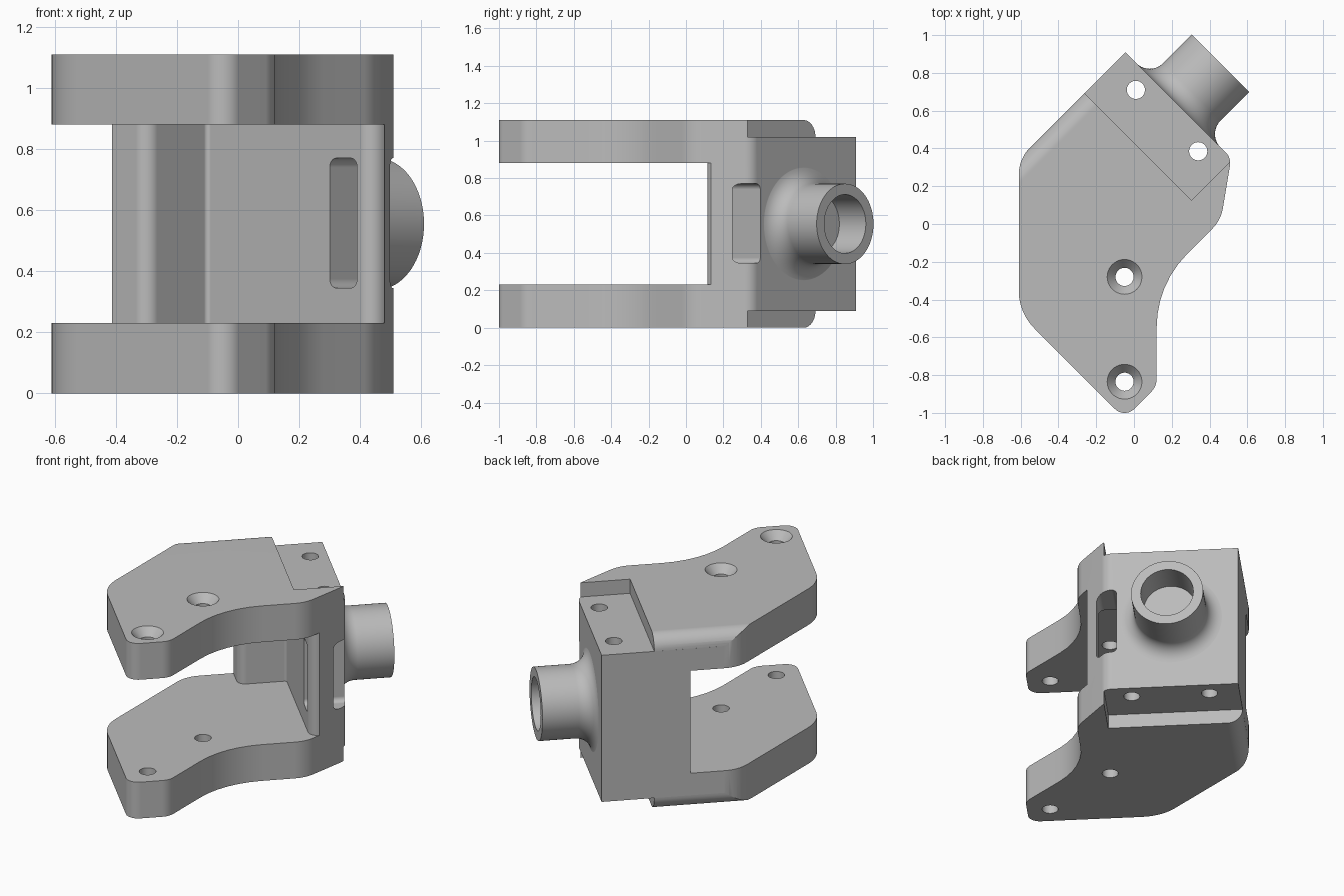
import bpy, bmesh, math
from mathutils import Matrix, Vector

if "Cube" in bpy.data.objects:
    bpy.data.objects.remove(bpy.data.objects["Cube"])

TOP = 1.11
S = math.sqrt(0.5)
# Diagonal frame: local x runs to the back right, local y is up, local z is the boss axis
DIAGONAL = Matrix(((-S, 0, S, 0), (S, 0, S, 0), (0, 1, 0, 0), (0, 0, 0, 1)))

steel = bpy.data.materials.new("grey_metal")
steel.use_nodes = True
steel.diffuse_color = (0.5, 0.5, 0.5, 1)
steel.node_tree.nodes["Principled BSDF"].inputs["Base Color"].default_value = (0.5, 0.5, 0.5, 1)


def rounded(points):
    """Polygon whose corners (x, y, radius) are replaced by tangent arcs."""
    out = []
    for i, p in enumerate(points):
        c = Vector(p[:2])
        r = p[2] if len(p) > 2 else 0
        if not r:
            out.append(c)
            continue
        a = (Vector(points[i - 1][:2]) - c).normalized()
        b = (Vector(points[(i + 1) % len(points)][:2]) - c).normalized()
        half = a.angle(b) / 2
        mid = c + (a + b).normalized() * r / math.sin(half)
        start = c + a * r / math.tan(half) - mid
        sweep = math.pi - 2 * half
        sign = 1 if a.x * b.y - a.y * b.x < 0 else -1
        steps = max(4, round(sweep / math.radians(7)))
        for k in range(steps + 1):
            out.append(mid + Matrix.Rotation(sign * sweep * k / steps, 2) @ start)
    return out


def finish(name, bm, matrix):
    bmesh.ops.remove_doubles(bm, verts=bm.verts, dist=0.0005)
    bmesh.ops.recalc_face_normals(bm, faces=bm.faces)
    bm.transform(matrix)
    mesh = bpy.data.meshes.new(name)
    bm.to_mesh(mesh)
    bm.free()
    mesh.materials.append(steel)
    ob = bpy.data.objects.new(name, mesh)
    bpy.context.collection.objects.link(ob)
    return ob


def prism(name, points, low, high, matrix=Matrix()):
    """Extrude a rounded polygon along the local z axis."""
    bm = bmesh.new()
    face = bm.faces.new([bm.verts.new((p.x, p.y, low)) for p in rounded(points)])
    ext = bmesh.ops.extrude_face_region(bm, geom=[face])["geom"]
    moved = [v for v in ext if isinstance(v, bmesh.types.BMVert)]
    bmesh.ops.translate(bm, verts=moved, vec=(0, 0, high - low))
    return finish(name, bm, matrix)


def lathe(name, profile, matrix, steps=64):
    """Turn a (radius, height) profile round the local z axis."""
    bm = bmesh.new()
    verts = [bm.verts.new((r, 0, h)) for r, h in profile]
    edges = [bm.edges.new(pair) for pair in zip(verts, verts[1:])]
    bmesh.ops.spin(bm, geom=verts + edges, cent=(0, 0, 0), axis=(0, 0, 1),
                   angle=math.tau, steps=steps, use_merge=True)
    return finish(name, bm, matrix)


def combine(target, tool, operation="DIFFERENCE"):
    tool.hide_render = True
    mod = target.modifiers.new("cut", "BOOLEAN")
    mod.operation, mod.solver, mod.object = operation, "EXACT", tool
    bpy.context.view_layer.objects.active = target
    bpy.ops.object.modifier_apply(modifier=mod.name)
    bpy.data.objects.remove(tool)


# Full-height body from the plan outline
body = prism("fork_bracket", [
    (-0.045, 0.91), (-0.61, 0.345, 0.2), (-0.61, -0.47, 0.28),
    (-0.05, -1.03, 0.072), (0.12, -0.86, 0.1), (0.12, -0.32, 0.55),
    (0.46, 0.02, 0.2), (0.515, 0.35, 0.08)], 0, TOP)

# Rounded upper and lower edges on the diagonal back side
edge, r = 0.675, 0.09
for flip in (False, True):
    shape = [(edge - r, TOP), (edge, TOP, r), (edge, TOP - r),
             (edge + 0.1, TOP - r), (edge + 0.1, 1.2), (edge - r, 1.2)]
    if flip:
        shape = [(p[0], TOP - p[1], *p[2:]) for p in shape]
    combine(body, prism("edge_cutter", shape, -1, 0.4, DIAGONAL))

# Gap between the two arms, leaving an L-shaped wall
combine(body, prism("gap_cutter", [
    (-1, 1.13), (-0.3, 0.43, 0.05), (-0.1, 0.63, 0.015), (0.4375, 0.093, 0.053),
    (0.8, 0.455), (1, -1.3), (-1.2, -1.3)], 0.23, 0.88))

# Lowered mounting steps, above and below
for low, high in ((1.02, 1.3), (-0.2, 0.09)):
    combine(body, prism("step_cutter", [
        (-0.127, low), (1.5, low), (1.5, high), (-0.127, high)], 0.304, 1.5, DIAGONAL))

# Rounded slot through the wall
combine(body, prism("slot_cutter", [
    (-0.177, 0.345, 0.03), (-0.05, 0.345, 0.03),
    (-0.05, 0.77, 0.03), (-0.177, 0.77, 0.03)], 0.2, 1, DIAGONAL))

# Bolt holes: plain in the steps, countersunk on the upper arm
hole = 0.048
for x, y, sunk in ((0.01, 0.71, False), (0.34, 0.385, False),
                   (-0.05, -0.28, True), (-0.05, -0.835, True)):
    profile = [(0, -0.1), (hole, -0.1)]
    if sunk:
        profile += [(hole, TOP - 0.05), (0.092, TOP), (0.092, 1.2), (0, 1.2)]
    else:
        profile += [(hole, 1.2), (0, 1.2)]
    combine(body, lathe("hole_cutter", profile, Matrix.Translation((x, y, 0)), 40))

# Hollow boss with a flared foot
outer, inner, flare, length = 0.215, 0.157, 0.1, 0.313
foot = [(outer + flare * (1 - math.sin(a)), flare * (1 - math.cos(a)) - 0.001)
        for a in (math.radians(9 * k) for k in range(11))]
profile = [(0, -0.05), (outer + flare, -0.05)] + foot + [
    (outer, length), (inner, length), (inner, length - 0.2), (0, length - 0.2)]
place = DIAGONAL @ Matrix.Translation((0.278, 0.555, 0.865 * S))
combine(body, lathe("boss", profile, place), "UNION")

# Smooth rounds with crisp edges
bpy.ops.object.select_all(action="DESELECT")
body.select_set(True)
bpy.context.view_layer.objects.active = body
bpy.ops.object.shade_smooth_by_angle(angle=math.radians(25))
weighted = body.modifiers.new("even_shading", "WEIGHTED_NORMAL")
weighted.keep_sharp = True
